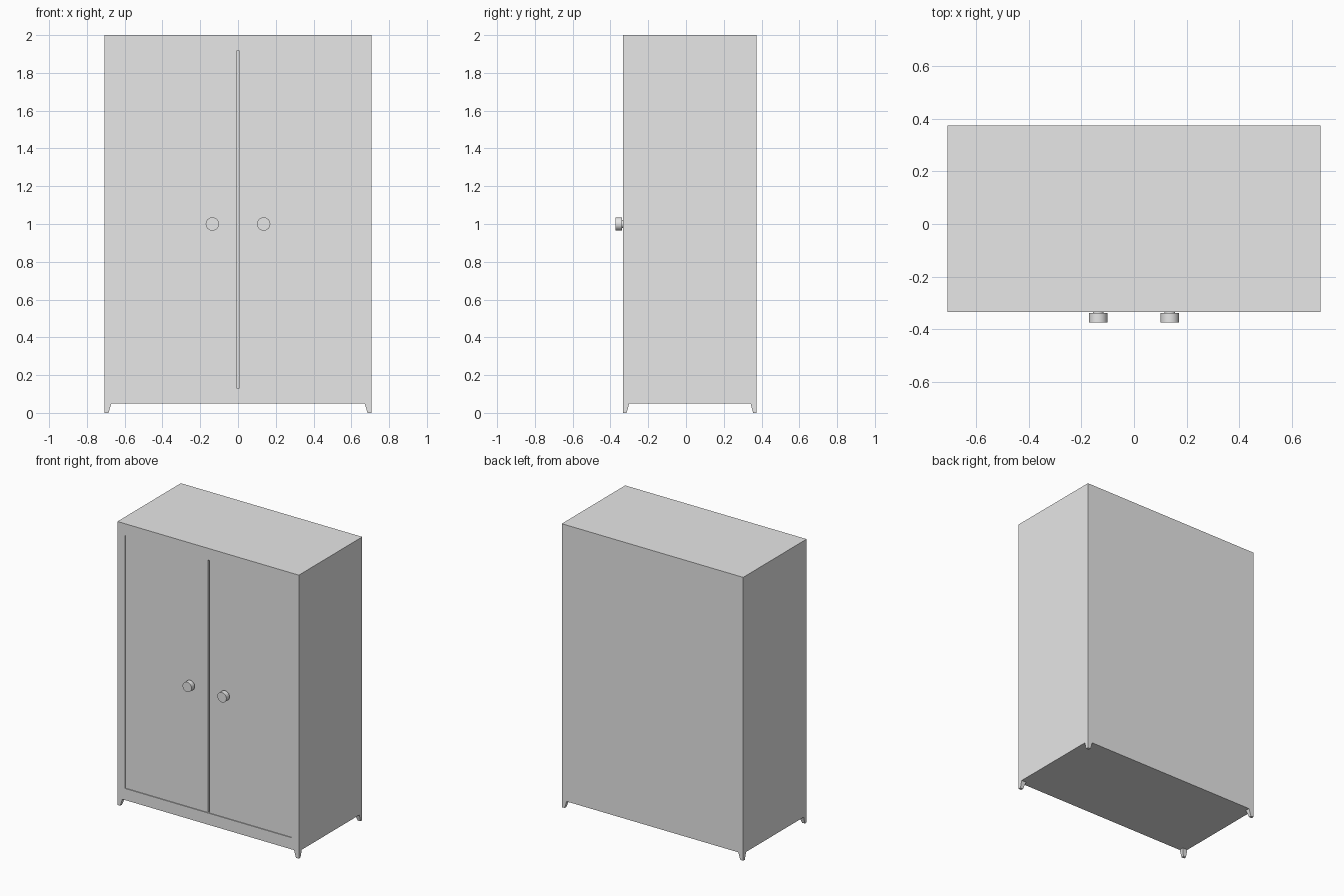
import bpy
import bmesh
from math import radians
from mathutils import Matrix, Vector

cube = bpy.data.objects.get("Cube")
if cube:
    bpy.data.objects.remove(cube, do_unlink=True)

grey = bpy.data.materials.new("light grey")
grey.use_nodes = True
COLOUR = (0.8, 0.8, 0.8, 1)
grey.diffuse_color = COLOUR
grey.node_tree.nodes["Principled BSDF"].inputs["Base Color"].default_value = COLOUR

W, FRONT, BACK, BASE, TOP = 0.708, -0.333, 0.374, 0.05, 2.0
DOOR_X, DOOR_LOW, DOOR_HIGH = 0.65, 0.132, 1.917
RECESS, GAP = 0.006, 0.007


def finish(name, bm):
    bmesh.ops.recalc_face_normals(bm, faces=bm.faces)
    mesh = bpy.data.meshes.new(name)
    bm.to_mesh(mesh)
    bm.free()
    mesh.materials.append(grey)
    obj = bpy.data.objects.new(name, mesh)
    bpy.context.collection.objects.link(obj)
    return obj


def box(name, low, high):
    low, high = Vector(low), Vector(high)
    bm = bmesh.new()
    place = Matrix.Translation((low + high) / 2) @ Matrix.Diagonal((high - low).to_4d())
    bmesh.ops.create_cube(bm, size=1, matrix=place)
    return finish(name, bm)


# Cabinet with an opening cut in its front
cabinet = box("cabinet", (-W, FRONT, BASE), (W, BACK, TOP))
cutter = box("door_opening_cutter", (-DOOR_X, FRONT - 0.1, DOOR_LOW),
             (DOOR_X, FRONT + 0.04, DOOR_HIGH))
cutter.hide_render = True
cutter.hide_viewport = True
cut = cabinet.modifiers.new("door opening", "BOOLEAN")
cut.operation = "DIFFERENCE"
cut.solver = "EXACT"
cut.object = cutter

for side, s in (("left", 1), ("right", -1)):
    # Door, set slightly back from the frame
    x0, x1 = sorted((s * GAP, s * DOOR_X))
    box(side + "_door", (x0, FRONT + RECESS, DOOR_LOW), (x1, FRONT + 0.04, DOOR_HIGH))

    # Round knob on a short neck
    bm = bmesh.new()
    for radius, y0, y1 in ((0.035, -0.374, -0.338), (0.02, -0.339, FRONT + 0.01)):
        place = Matrix.Translation((s * 0.136, (y0 + y1) / 2, 1.0)) @ Matrix.Rotation(radians(90), 4, "X")
        bmesh.ops.create_cone(bm, cap_ends=True, segments=32, radius1=radius,
                              radius2=radius, depth=y1 - y0, matrix=place)
    knob = finish(side + "_knob", bm)
    bpy.ops.object.select_all(action="DESELECT")
    knob.select_set(True)
    bpy.context.view_layer.objects.active = knob
    bpy.ops.object.shade_smooth_by_angle(angle=radians(40))

    # Feet tapering inwards, flush with the outer corner
    for end, y, t in (("front", FRONT, 1), ("back", BACK, -1)):
        bm = bmesh.new()
        rings = []
        for z, size in ((0, 0.022), (BASE, 0.038)):
            xi, yi = s * (W - size), y + t * size * 0.85
            rings.append([bm.verts.new(c) for c in
                          ((s * W, y, z), (xi, y, z), (xi, yi, z), (s * W, yi, z))])
        for ring in rings:
            bm.faces.new(ring)
        for i in range(4):
            j = (i + 1) % 4
            bm.faces.new((rings[0][i], rings[0][j], rings[1][j], rings[1][i]))
        finish(f"{end}_{side}_foot", bm)
